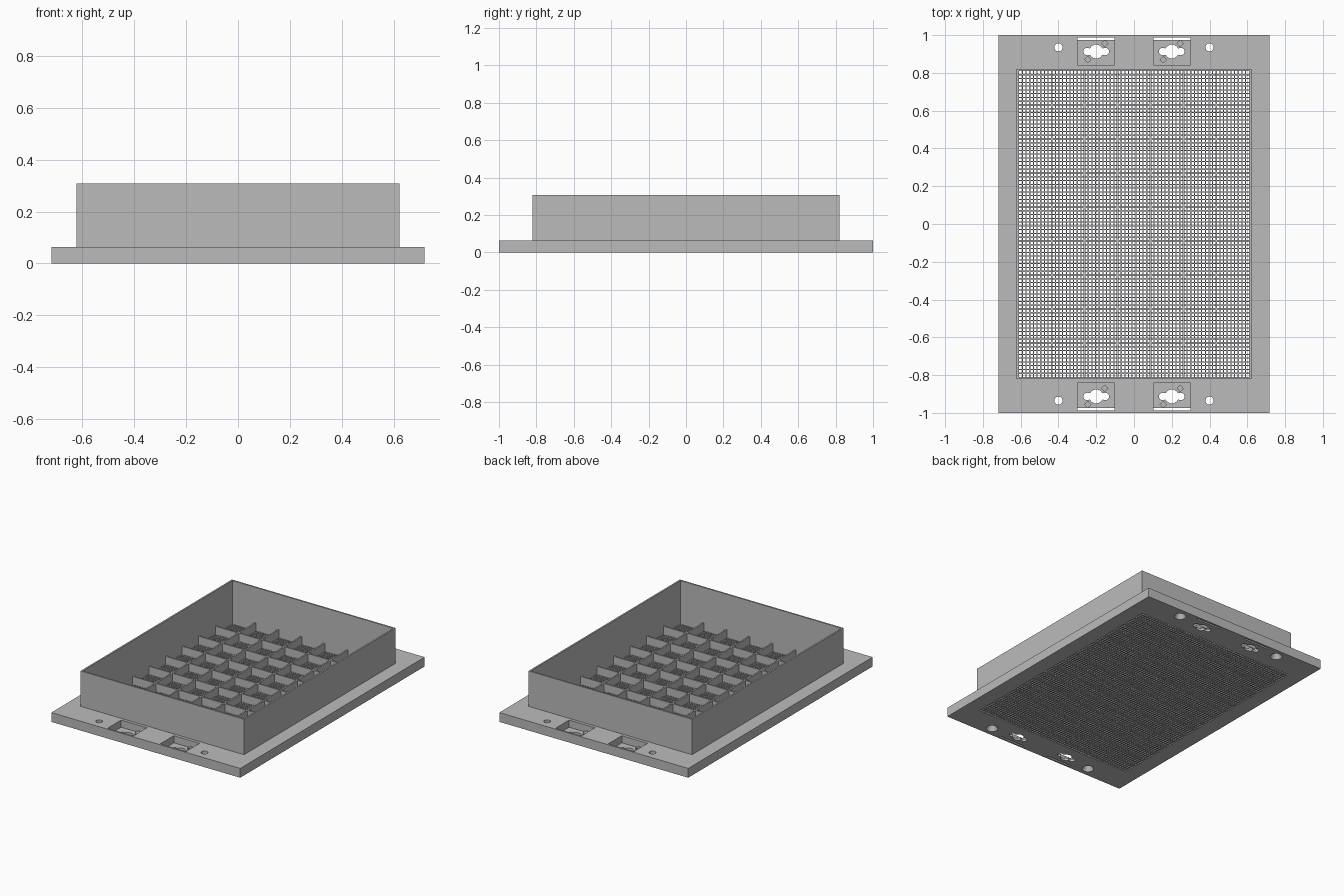
import bpy, bmesh, math
from mathutils import Matrix

cube = bpy.data.objects.get("Cube")
if cube:
    bpy.data.objects.remove(cube, do_unlink=True)

grey = bpy.data.materials.new("mid grey")
grey.use_nodes = True
grey.diffuse_color = (0.5, 0.5, 0.5, 1)
grey.node_tree.nodes["Principled BSDF"].inputs["Base Color"].default_value = (0.5, 0.5, 0.5, 1)

# Overall sizes
HALF_X, HALF_Y = 0.717, 1.0
WALL_X, WALL_Y, WALL_T = 0.621, 0.821, 0.011
IN_X, IN_Y = WALL_X - WALL_T, WALL_Y - WALL_T
PLATE_H, TOP = 0.064, 0.307
COLS, ROWS, FINE = 7, 9, 9


def add_box(bm, x0, x1, y0, y1, z0, z1, turn=0):
    place = Matrix.Translation(((x0 + x1) / 2, (y0 + y1) / 2, (z0 + z1) / 2))
    size = Matrix.Diagonal((x1 - x0, y1 - y0, z1 - z0, 1))
    bmesh.ops.create_cube(bm, size=1, matrix=place @ Matrix.Rotation(turn, 4, "Z") @ size)


def add_round(bm, x, y, z0, z1, r0, r1, sides):
    bmesh.ops.create_cone(bm, cap_ends=True, segments=sides, radius1=r0, radius2=r1,
                          depth=z1 - z0, matrix=Matrix.Translation((x, y, (z0 + z1) / 2)))


def finish(name, bm):
    mesh = bpy.data.meshes.new(name)
    bm.to_mesh(mesh)
    bm.free()
    mesh.materials.append(grey)
    ob = bpy.data.objects.new(name, mesh)
    bpy.context.collection.objects.link(ob)
    return ob


def make(name, shape, *args):
    bm = bmesh.new()
    shape(bm, *args)
    return finish(name, bm)


def carve(target, cutters):
    for c in cutters:
        mod = target.modifiers.new("cut", "BOOLEAN")
        mod.operation, mod.solver, mod.object = "DIFFERENCE", "EXACT", c
    graph = bpy.context.evaluated_depsgraph_get()
    mesh = bpy.data.meshes.new_from_object(target.evaluated_get(graph))
    target.modifiers.clear()
    target.data = mesh
    for c in cutters:
        bpy.data.objects.remove(c, do_unlink=True)


def cut_box(*args):
    return make("cutter", add_box, *args)


def cut_round(*args):
    return make("cutter", add_round, *args)


# Base plate with the central opening, mounting pockets and screw holes
plate = make("base_plate", add_box, -HALF_X, HALF_X, -HALF_Y, HALF_Y, 0, PLATE_H)
cuts = [cut_box(-IN_X, IN_X, -IN_Y, IN_Y, -0.1, 0.2)]
stops = bmesh.new()
FLOOR = 0.015
for side in (-1, 1):
    for x in (-0.2, 0.2):
        y = side * 0.913
        # Sunken pocket with a slit along its outer edge
        pocket = sorted((side * 0.842, side * 0.981))
        slit = sorted((side * 0.975, side * 0.988))
        cuts.append(cut_box(x - 0.098, x + 0.098, *pocket, FLOOR, 0.2))
        cuts.append(cut_box(x - 0.098, x + 0.098, *slit, -0.1, 0.15))
        # Keyhole: large round centre with a slot to both sides
        cuts.append(cut_round(x, y, -0.1, 0.1, 0.037, 0.037, 24))
        cuts.append(cut_box(x - 0.05, x + 0.05, y - 0.017, y + 0.017, -0.11, 0.11))
        for lobe in (-1, 1):
            cuts.append(cut_round(x + lobe * 0.048, y, -0.12, 0.12, 0.02, 0.02, 16))
            # Small diamond stops
            cx, cy, h = x + lobe * 0.045, y + lobe * 0.043, 0.014
            add_box(stops, cx - h, cx + h, cy - h, cy + h, FLOOR - 0.005, 0.03, math.radians(40))
    for x in (-0.4, 0.4):
        # Screw hole, countersunk from below
        y = side * 0.935
        cuts.append(cut_round(x, y, -0.1, 0.1, 0.022, 0.022, 12))
        cuts.append(cut_round(x, y, -0.01, 0.035, 0.044, 0.02, 16))
carve(plate, cuts)
finish("keyhole_stops", stops)

# Tall open frame on top of the plate
frame = make("frame_wall", add_box, -WALL_X, WALL_X, -WALL_Y, WALL_Y, PLATE_H, TOP)
carve(frame, [cut_box(-IN_X, IN_X, -IN_Y, IN_Y, -0.1, 0.5)])

# Dividers and fine mesh: evenly spaced bars in both directions


def lattice(name, nx, ny, half, height, skip):
    bm = bmesh.new()
    for i in range(1, nx):
        if not skip or i % skip:
            x = -IN_X + 2 * IN_X * i / nx
            add_box(bm, x - half, x + half, -IN_Y, IN_Y, 0, height)
    for j in range(1, ny):
        if not skip or j % skip:
            y = -IN_Y + 2 * IN_Y * j / ny
            add_box(bm, -IN_X, IN_X, y - half, y + half, 0, height)
    return finish(name, bm)


lattice("cell_dividers", COLS, ROWS, 0.005, PLATE_H, 0)
lattice("fine_mesh", COLS * FINE, ROWS * FINE, 0.003, 0.01, FINE)
